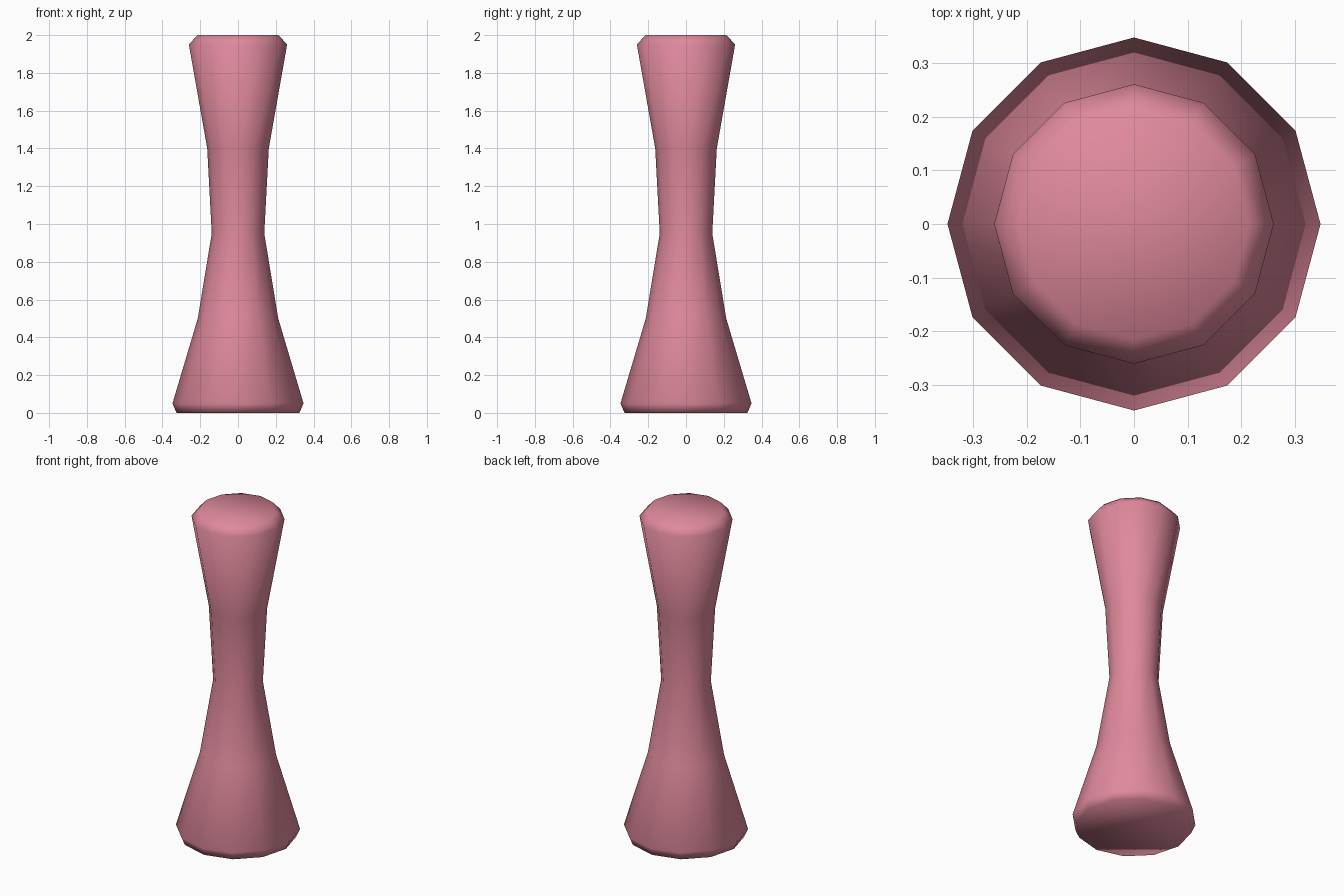
import bpy, bmesh, math

if "Cube" in bpy.data.objects:
    bpy.data.objects.remove(bpy.data.objects["Cube"])

SIDES = 12
# (radius, height) from the foot up to the top rim
PROFILE = [(0.325, 0.0), (0.347, 0.05), (0.213, 0.5), (0.139, 0.95),
           (0.163, 1.4), (0.26, 1.95), (0.215, 2.0)]

pink = bpy.data.materials.new("dusty pink")
pink.diffuse_color = (0.74, 0.25, 0.33, 1)
pink.use_nodes = True
pink.node_tree.nodes["Principled BSDF"].inputs["Base Color"].default_value = pink.diffuse_color

# Waisted column: stacked rings joined by quads, capped at both ends
bm = bmesh.new()
rings = [[bm.verts.new((r * math.cos(math.tau * i / SIDES),
                        r * math.sin(math.tau * i / SIDES), z))
          for i in range(SIDES)] for r, z in PROFILE]
for low, high in zip(rings, rings[1:]):
    for i in range(SIDES):
        j = (i + 1) % SIDES
        bm.faces.new((low[i], low[j], high[j], high[i]))
bm.faces.new(rings[0][::-1])
bm.faces.new(rings[-1])
for face in bm.faces:
    face.smooth = True

mesh = bpy.data.meshes.new("waisted_column")
bm.to_mesh(mesh)
bm.free()
mesh.materials.append(pink)
column = bpy.data.objects.new("waisted_column", mesh)
bpy.context.collection.objects.link(column)
